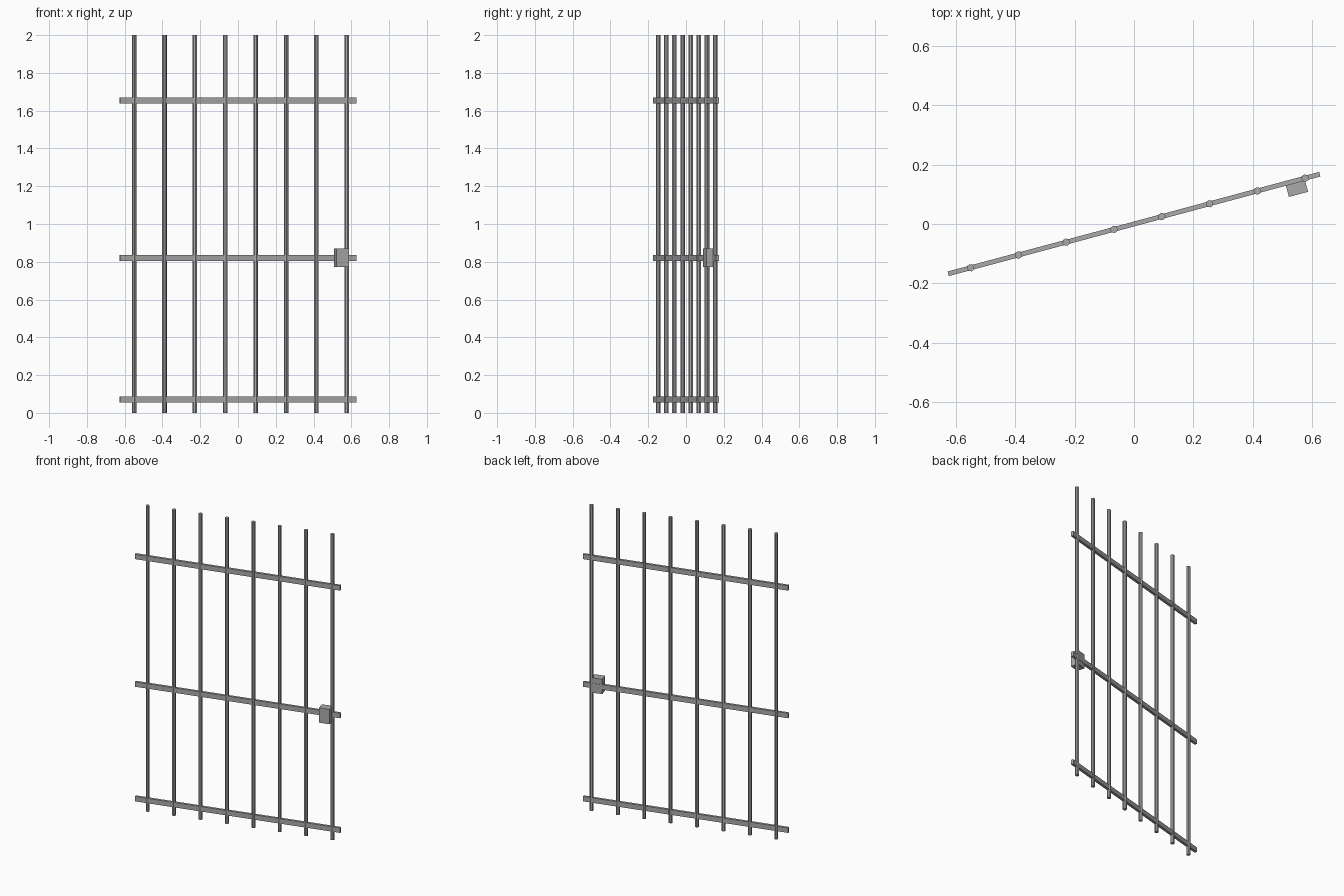
import bpy, math
from mathutils import Matrix

if "Cube" in bpy.data.objects:
    bpy.data.objects.remove(bpy.data.objects["Cube"])

# Barred gate, swung 15 degrees about the vertical axis
TURN = Matrix.Rotation(math.radians(15), 4, 'Z')

steel = bpy.data.materials.new("grey steel")
steel.diffuse_color = (0.40, 0.40, 0.40, 1)
steel.use_nodes = True
steel.node_tree.nodes["Principled BSDF"].inputs["Base Color"].default_value = steel.diffuse_color


def finish(name, loc, scale=(1, 1, 1)):
    ob = bpy.context.object
    ob.name = name
    ob.data.transform(TURN @ Matrix.Translation(loc) @ Matrix.Diagonal((*scale, 1)))
    ob.data.materials.append(steel)
    return ob


def box(name, loc, size):
    bpy.ops.mesh.primitive_cube_add(size=1)
    return finish(name, loc, size)


# Upright bars
for i in range(8):
    bpy.ops.mesh.primitive_cylinder_add(vertices=8, radius=0.0125, depth=2)
    finish(f"upright_bar_{i + 1}", (0.0135 + (i - 3.5) * 0.1666, 0, 1))

# Horizontal rails
for name, z in (("bottom_rail", 0.07), ("middle_rail", 0.82), ("top_rail", 1.655)):
    box(name, (0, 0, z), (1.296, 0.016, 0.032))

# Lock box on the front, beside the last bar
box("lock_box", (0.561, -0.0205, 0.822), (0.067, 0.053, 0.097))
